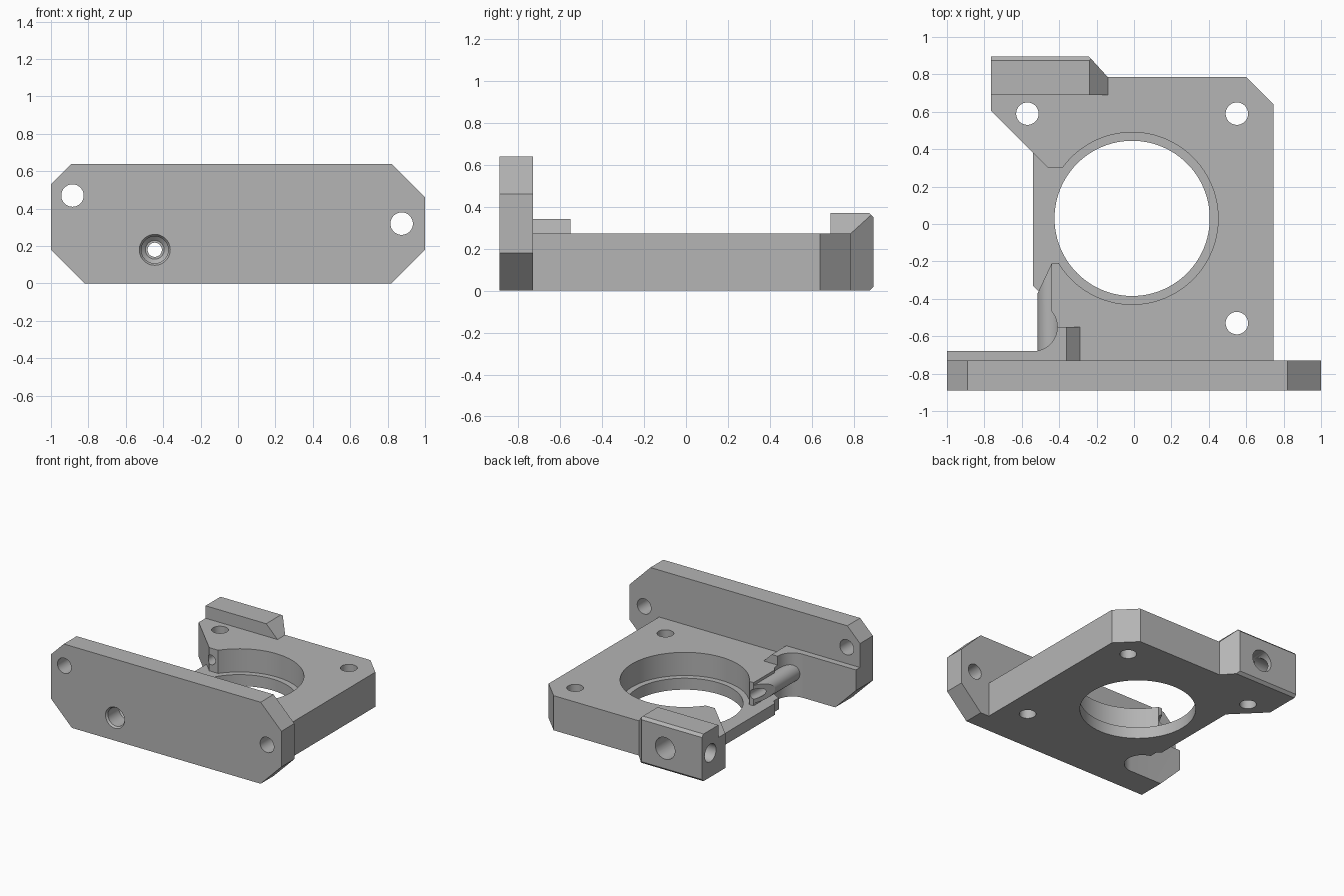
import bpy, bmesh, math

if "Cube" in bpy.data.objects:
    bpy.data.objects.remove(bpy.data.objects["Cube"])

grey = bpy.data.materials.new("matte grey")
grey.use_nodes = True
grey.diffuse_color = (0.46, 0.46, 0.46, 1)
grey.node_tree.nodes["Principled BSDF"].inputs["Base Color"].default_value = grey.diffuse_color


def loft(name, axis, sections):
    """Solid through matching outlines, each given as (height along axis, points)."""
    place = {"x": lambda a, b, h: (h, a, b),
             "y": lambda a, b, h: (a, h, b),
             "z": lambda a, b, h: (a, b, h)}[axis]
    bm = bmesh.new()
    rings = [[bm.verts.new(place(a, b, h)) for a, b in pts] for h, pts in sections]
    bm.faces.new(rings[0])
    bm.faces.new(rings[-1])
    for r, s in zip(rings, rings[1:]):
        for i in range(len(r)):
            j = (i + 1) % len(r)
            bm.faces.new((r[i], r[j], s[j], s[i]))
    bmesh.ops.recalc_face_normals(bm, faces=bm.faces)
    mesh = bpy.data.meshes.new(name)
    bm.to_mesh(mesh)
    bm.free()
    mesh.materials.append(grey)
    ob = bpy.data.objects.new(name, mesh)
    bpy.context.collection.objects.link(ob)
    return ob


def prism(name, axis, lo, hi, pts):
    return loft(name, axis, [(lo, pts), (hi, pts)])


def circle(a, b, r, n=64):
    return [(a + r * math.cos(math.tau * i / n), b + r * math.sin(math.tau * i / n))
            for i in range(n)]


def rod(name, axis, lo, hi, a, b, r, n=48):
    return prism(name, axis, lo, hi, circle(a, b, r, n))


def combine(target, other, operation):
    mod = target.modifiers.new(operation, "BOOLEAN")
    mod.operation = operation
    mod.solver = "EXACT"
    mod.object = other
    bpy.context.view_layer.objects.active = target
    bpy.ops.object.modifier_apply(modifier=mod.name)
    bpy.data.objects.remove(other)


def join(target, other):
    combine(target, other, "UNION")


def cut(target, other):
    combine(target, other, "DIFFERENCE")


BORE_X, BORE_Z = -0.445, 0.18
TOP, FLOOR = 0.272, 0.09

# Main body plate with the low strip along its right side
bracket = prism("mounting_bracket", "z", 0, TOP, [
    (-0.765, 0.785), (-0.765, 0.605), (-0.54, 0.38), (-0.54, -0.33), (-0.51, -0.36),
    (-0.51, -0.8), (0.745, -0.8), (0.745, 0.64), (0.6, 0.785)])
cut(bracket, prism("strip_cutter", "z", FLOOR, 1, [
    (-0.6, 0.4), (-0.54, 0.38), (-0.46, 0.30), (-0.382, 0.30), (-0.3, 0.05),
    (-0.403, -0.21), (-0.44, -0.21), (-0.44, -0.6), (-0.6, -0.6)]))

# Front plate
join(bracket, prism("front_plate", "y", -0.89, -0.73, [
    (-0.82, 0), (0.82, 0), (1, 0.18), (1, 0.46), (0.82, 0.64),
    (-0.89, 0.64), (-1, 0.53), (-1, 0.18)]))

# Raised ledge behind the plate, with its rounded access notch
join(bracket, prism("ledge", "y", -0.8, -0.55, [
    (-1, 0.18), (-0.82, 0), (-0.29, 0), (-0.29, TOP), (-0.36, 0.342), (-1, 0.342)]))
arc = [(-0.54 + 0.13 * math.sin(t), -0.55 - 0.13 * math.cos(t))
       for t in (math.pi * i / 24 for i in range(25))]
cut(bracket, prism("notch_cutter", "z", -1, 1, arc + [(-1.2, -0.42), (-1.2, -0.68)]))

# Back block with sloping end
block = prism("back_block", "x", -0.765, -0.14, [
    (0.69, 0.05), (0.69, 0.37), (0.875, 0.37), (0.895, 0.35),
    (0.895, 0.02), (0.875, 0), (0.75, 0)])
cut(block, prism("slope_cutter", "y", 0, 2, [
    (-0.24, 0.372), (-0.14, TOP), (0, TOP), (0, 1), (-0.24, 1)]))
cut(block, prism("corner_cutter", "z", -1, 1, [
    (-0.24, 0.895), (-0.14, 0.785), (0, 0.785), (0, 1), (-0.24, 1)]))
join(bracket, block)

# Guide tube, its tip trimmed at an angle
tube = rod("guide_tube", "y", -0.8, -0.21, BORE_X, BORE_Z, 0.07)
cut(tube, prism("tip_cutter", "z", -1, 1, [
    (-0.44, -0.21), (-0.52, -0.38), (-0.7, -0.38), (-0.7, 0), (-0.44, 0)]))
join(bracket, tube)

# Round opening with a seating ledge
cut(bracket, rod("pocket_cutter", "z", FLOOR, 1, -0.01, 0.03, 0.46, 96))
cut(bracket, rod("opening_cutter", "z", -1, 1, -0.01, 0.03, 0.415, 96))

# Screw holes through the body and the front plate
for x, y in ((-0.57, 0.59), (0.55, 0.59), (0.55, -0.53)):
    cut(bracket, rod("screw_cutter", "z", -1, 1, x, y, 0.06))
for x, z in ((-0.885, 0.47), (0.875, 0.32)):
    cut(bracket, rod("plate_hole_cutter", "y", -1, -0.5, x, z, 0.06))

# Long bore with stepped front mouth, wide back mouth and side hole
cut(bracket, rod("bore_cutter", "y", -1, 1, BORE_X, BORE_Z, 0.038))
cut(bracket, loft("mouth_cutter", "y", [
    (y, circle(BORE_X, BORE_Z, r, 48))
    for y, r in ((-0.9, 0.09), (-0.875, 0.072), (-0.74, 0.072), (-0.72, 0.05))]))
cut(bracket, rod("back_cutter", "y", 0.7, 1, BORE_X, BORE_Z, 0.085))
cut(bracket, rod("side_cutter", "x", -1, BORE_X, 0.79, BORE_Z + 0.01, 0.07))

bpy.ops.object.select_all(action="DESELECT")
bracket.select_set(True)
bpy.context.view_layer.objects.active = bracket
bpy.ops.object.shade_smooth_by_angle(angle=math.radians(25))
